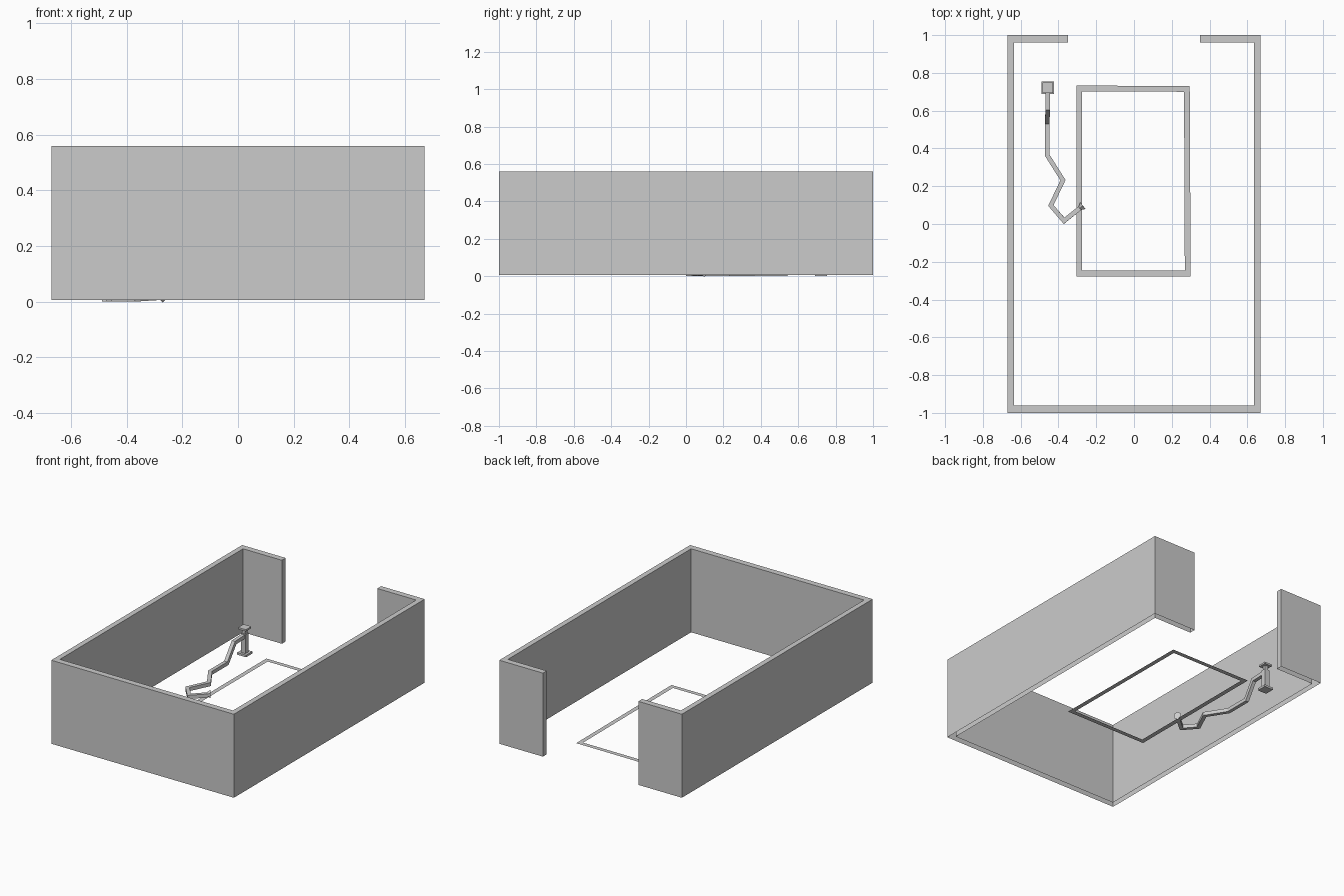
import bpy, bmesh
from mathutils import Vector

if "Cube" in bpy.data.objects:
    bpy.data.objects.remove(bpy.data.objects["Cube"])

WALL_BOTTOM, WALL_TOP = 0.006, 0.56


def new_object(name, bm, fix_normals=True):
    if fix_normals:
        bmesh.ops.recalc_face_normals(bm, faces=bm.faces[:])
    mesh = bpy.data.meshes.new(name)
    bm.to_mesh(mesh)
    bm.free()
    obj = bpy.data.objects.new(name, mesh)
    bpy.context.collection.objects.link(obj)
    return obj


def add_box(bm, x0, x1, y0, y1, z0, z1):
    geom = bmesh.ops.create_cube(bm, size=1)["verts"]
    for v in geom:
        v.co = ((x0 + x1) / 2 + v.co.x * (x1 - x0),
                (y0 + y1) / 2 + v.co.y * (y1 - y0),
                (z0 + z1) / 2 + v.co.z * (z1 - z0))


# Enclosure walls: half outline mirrored into a C shape, open underneath
outer = [(0.35, 1), (0.67, 1), (0.67, -1)]
inner = [(0.35, 0.96), (0.635, 0.96), (0.635, -0.96)]
outer = [(-x, y) for x, y in outer] + outer[::-1]
inner = [(-x, y) for x, y in inner] + inner[::-1]
bm = bmesh.new()


def column(p):
    return [bm.verts.new((*p, z)) for z in (WALL_BOTTOM, WALL_TOP)]


o = [column(p) for p in outer]
i = [column(p) for p in inner]
for k in range(len(o) - 1):
    bm.faces.new((o[k][0], o[k + 1][0], o[k + 1][1], o[k][1]))
    bm.faces.new((i[k + 1][0], i[k][0], i[k][1], i[k + 1][1]))
    bm.faces.new((o[k][1], o[k + 1][1], i[k + 1][1], i[k][1]))
for k in (0, -1):
    bm.faces.new((o[k][0], i[k][0], i[k][1], o[k][1]))
new_object("bay_walls", bm)

# Flat painted rectangle on the floor
bm = bmesh.new()
rim_out = [(-0.305, -0.277), (0.30, -0.277), (0.295, 0.73), (-0.305, 0.733)]
rim_in = [(-0.274, -0.247), (0.269, -0.247), (0.265, 0.70), (-0.274, 0.702)]
a = [bm.verts.new((*p, 0.007)) for p in rim_out]
b = [bm.verts.new((*p, 0.007)) for p in rim_in]
for k in range(4):
    n = (k + 1) % 4
    bm.faces.new((a[k], a[n], b[n], b[k]))
new_object("floor_marking", bm, False)

# Hose stand: base plate, post, narrow neck and cap
bm = bmesh.new()
cx, cy = -0.456, 0.722
for r, z0, z1 in ((0.033, 0, 0.014), (0.017, 0.014, 0.14),
                  (0.011, 0.14, 0.168), (0.028, 0.168, 0.18)):
    add_box(bm, cx - r, cx + r, cy - r, cy + r, z0, z1)
new_object("hose_stand", bm)

# Square-section hose dropping from the stand and zigzagging on the floor
path = [Vector(p) for p in (
    (-0.456, 0.71, 0.125), (-0.456, 0.61, 0.12), (-0.46, 0.535, 0.012),
    (-0.46, 0.365, 0.012), (-0.376, 0.232, 0.012), (-0.44, 0.098, 0.012),
    (-0.37, 0.017, 0.012), (-0.283, 0.087, 0.018))]
r = 0.012
bm = bmesh.new()
rings = []
for k, p in enumerate(path):
    d_in = (p - path[max(k - 1, 0)]).normalized()
    d_out = (path[min(k + 1, len(path) - 1)] - p).normalized()
    t = (d_in + d_out).normalized()
    side = t.cross(Vector((0, 0, 1))).normalized()
    up = side.cross(t)
    ref = d_in if k else d_out
    miter = r / max(t.dot(ref), 0.5)
    # widen sideways at flat bends, vertically at the drop
    ws, wu = (r, miter) if k < 3 else (miter, r)
    rings.append([bm.verts.new(p + side * ws * s + up * wu * u)
                  for s, u in ((-1, -1), (1, -1), (1, 1), (-1, 1))])
for q, w in zip(rings, rings[1:]):
    for k in range(4):
        n = (k + 1) % 4
        bm.faces.new((q[k], q[n], w[n], w[k]))
bm.faces.new(rings[0])
bm.faces.new(rings[-1])
new_object("hose", bm)

# Flared hose nozzle
bm = bmesh.new()
bmesh.ops.create_cone(bm, cap_ends=True, segments=6, radius1=0.011,
                      radius2=0.027, depth=0.022)
nozzle = new_object("hose_nozzle", bm)
direction = Vector((0.77, 0.62, 0))
nozzle.rotation_mode = 'QUATERNION'
nozzle.rotation_quaternion = direction.to_track_quat('Z', 'Y')
nozzle.location = (-0.279, 0.09, 0.024)
